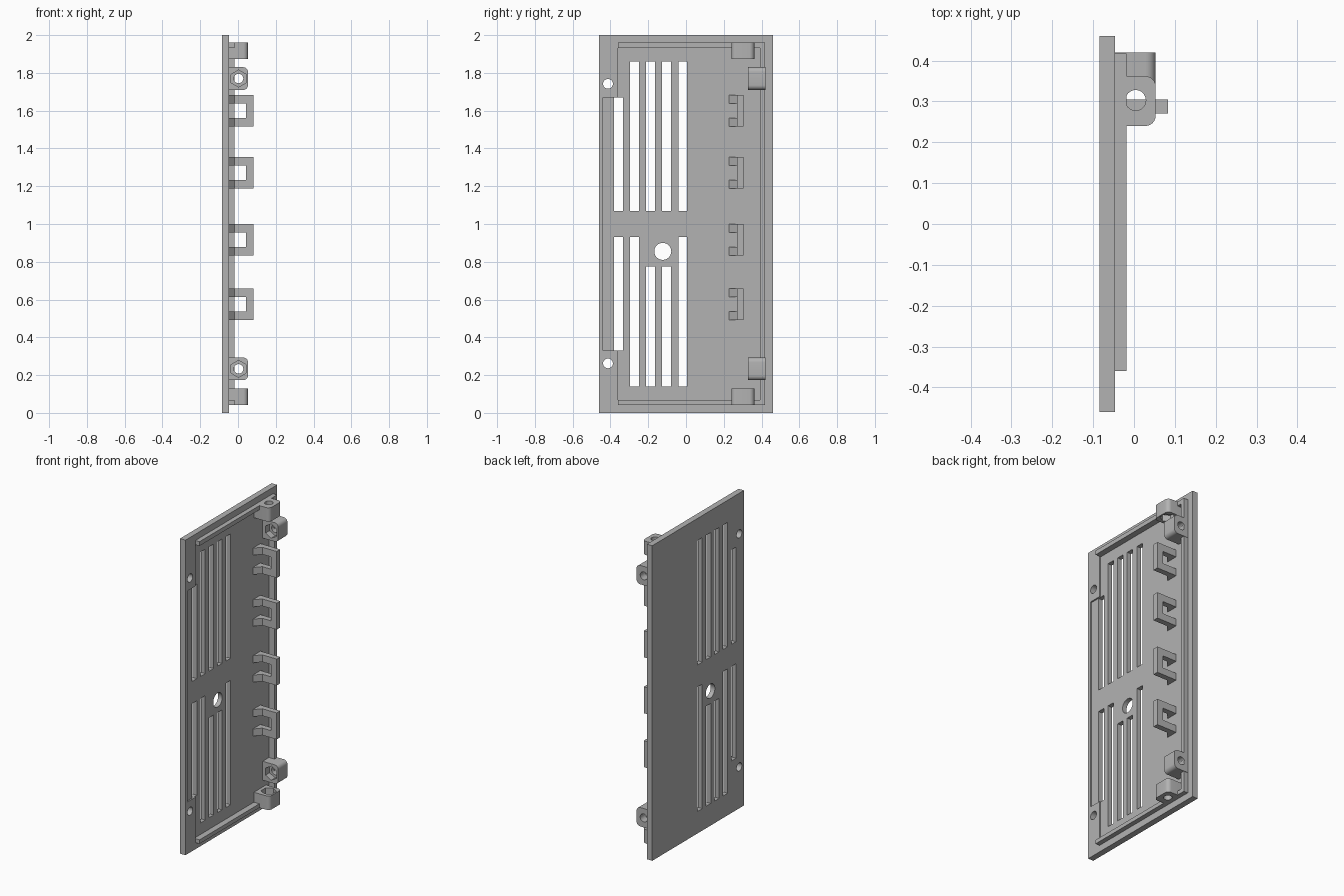
import bpy, bmesh, math

if "Cube" in bpy.data.objects:
    bpy.data.objects.remove(bpy.data.objects["Cube"])

grey = bpy.data.materials.new("plain grey")
grey.diffuse_color = (0.45, 0.45, 0.45, 1)
grey.use_nodes = True
grey.node_tree.nodes["Principled BSDF"].inputs["Base Color"].default_value = grey.diffuse_color

BACK, FACE, FLOOR, RIM, LUG = -0.085, -0.047, -0.056, -0.018, 0.053


def prism(name, pts, axis, a, b):
    """Extrude a 2D profile from a to b along an axis."""
    place = {"x": lambda u, v, t: (t, u, v),
             "y": lambda u, v, t: (u, t, v),
             "z": lambda u, v, t: (u, v, t)}[axis]
    bm = bmesh.new()
    lo = [bm.verts.new(place(u, v, a)) for u, v in pts]
    hi = [bm.verts.new(place(u, v, b)) for u, v in pts]
    bm.faces.new(lo)
    bm.faces.new(hi)
    n = len(pts)
    for i in range(n):
        j = (i + 1) % n
        bm.faces.new((lo[i], lo[j], hi[j], hi[i]))
    bmesh.ops.recalc_face_normals(bm, faces=bm.faces)
    me = bpy.data.meshes.new(name)
    bm.to_mesh(me)
    bm.free()
    me.materials.append(grey)
    ob = bpy.data.objects.new(name, me)
    bpy.context.collection.objects.link(ob)
    return ob


def rect(u0, u1, v0, v1):
    return [(u0, v0), (u1, v0), (u1, v1), (u0, v1)]


def ring(u, v, r, n=32, turn=0.0):
    return [(u + r * math.cos(turn + math.tau * i / n),
             v + r * math.sin(turn + math.tau * i / n)) for i in range(n)]


def rounded(u0, u1, v0, v1, r=0.025, steps=6):
    """Rectangle with both corners on the high-u side rounded."""
    pts = [(u0, v1), (u0, v0)]
    for v, start in ((v0 + r, -90), (v1 - r, 0)):
        for i in range(steps + 1):
            t = math.radians(start + 90 * i / steps)
            pts.append((u1 - r + r * math.cos(t), v + r * math.sin(t)))
    return pts


def cut(ob, cutters):
    bpy.context.view_layer.objects.active = ob
    for c in cutters:
        c.hide_render = True
        m = ob.modifiers.new("cut", "BOOLEAN")
        m.operation, m.solver, m.object = "DIFFERENCE", "EXACT", c
        bpy.ops.object.modifier_apply(modifier=m.name)
        bpy.data.objects.remove(c)


def smooth(ob):
    bpy.ops.object.select_all(action="DESELECT")
    ob.select_set(True)
    bpy.context.view_layer.objects.active = ob
    bpy.ops.object.shade_smooth_by_angle(angle=math.radians(30))


# Panel with shallow inner recess, vent slots and holes
panel = prism("panel", rect(-0.46, 0.46, 0, 2), "x", BACK, FACE)
recess = [(-0.36, 0.055), (0.405, 0.055), (0.405, 1.945), (-0.36, 1.945),
          (-0.36, 1.67), (-0.44, 1.67), (-0.44, 0.33), (-0.36, 0.33)]
cutters = [prism("recess_cutter", recess, "x", FLOOR, 0)]
slots = [(-0.38, 1.07, 1.67), (-0.38, 0.33, 0.93),
         (-0.296, 1.07, 1.86), (-0.296, 0.14, 0.93),
         (-0.211, 1.07, 1.86), (-0.211, 0.14, 0.775),
         (-0.127, 1.07, 1.86), (-0.127, 0.14, 0.775),
         (-0.041, 1.07, 1.86), (-0.041, 0.14, 0.93)]
for y, z0, z1 in slots:
    cutters.append(prism("slot_cutter", rect(y, y + 0.047, z0, z1), "x", -0.2, 0.1))
for y, z, r in ((-0.123, 0.855, 0.045), (-0.413, 1.742, 0.026), (-0.413, 0.262, 0.026)):
    cutters.append(prism("hole_cutter", ring(y, z, r), "x", -0.2, 0.1))
cut(panel, cutters)
smooth(panel)

# Raised locating rim, open toward the front
prism("rim", [(-0.36, 0.042), (0.418, 0.042), (0.418, 1.96), (-0.36, 1.96),
              (-0.36, 1.933), (0.391, 1.933), (0.391, 0.067), (-0.36, 0.067)],
      "x", FLOOR - 0.005, RIM)

# Cable hooks: square loops with sloped feet
for zc in (1.6, 1.272, 0.917, 0.575):
    h, t = 0.084, 0.045
    root = FLOOR - 0.005
    prism("hook", [(root, zc - h), (0.083, zc - h), (0.083, zc + h), (root, zc + h),
                   (root, zc + h - t), (0.043, zc + h - t),
                   (0.043, zc - h + t), (root, zc - h + t)], "y", 0.27, 0.305)
    for z in (zc - h, zc + h - t):
        prism("hook_foot", [(FLOOR, 0.228), (-0.018, 0.27), (FLOOR, 0.27)], "z", z, z + t)

# Side screw lugs with a nut pocket facing the front
for zc in (1.77, 0.233):
    lug = prism("side_lug", rounded(FLOOR - 0.005, LUG, zc - 0.06, zc + 0.06), "y", 0.328, 0.42)
    cut(lug, [prism("screw_cutter", ring(0.003, zc, 0.025), "y", 0.2, 0.6),
              prism("nut_cutter", ring(0.003, zc, 0.045, 6, math.pi / 6), "y", 0.2, 0.368)])
    smooth(lug)

# End screw lugs with a nut pocket facing the middle
for z0, z1, n0, n1 in ((1.873, 1.96, 1.8, 1.913), (0.042, 0.13, 0.09, 0.2)):
    lug = prism("end_lug", rounded(FLOOR - 0.005, LUG, 0.24, 0.362), "z", z0, z1)
    cut(lug, [prism("screw_cutter", ring(0.004, 0.303, 0.025), "z", z0 - 0.1, z1 + 0.1),
              prism("nut_cutter", ring(0.004, 0.303, 0.045, 6, math.pi / 6), "z", n0, n1)])
    smooth(lug)
